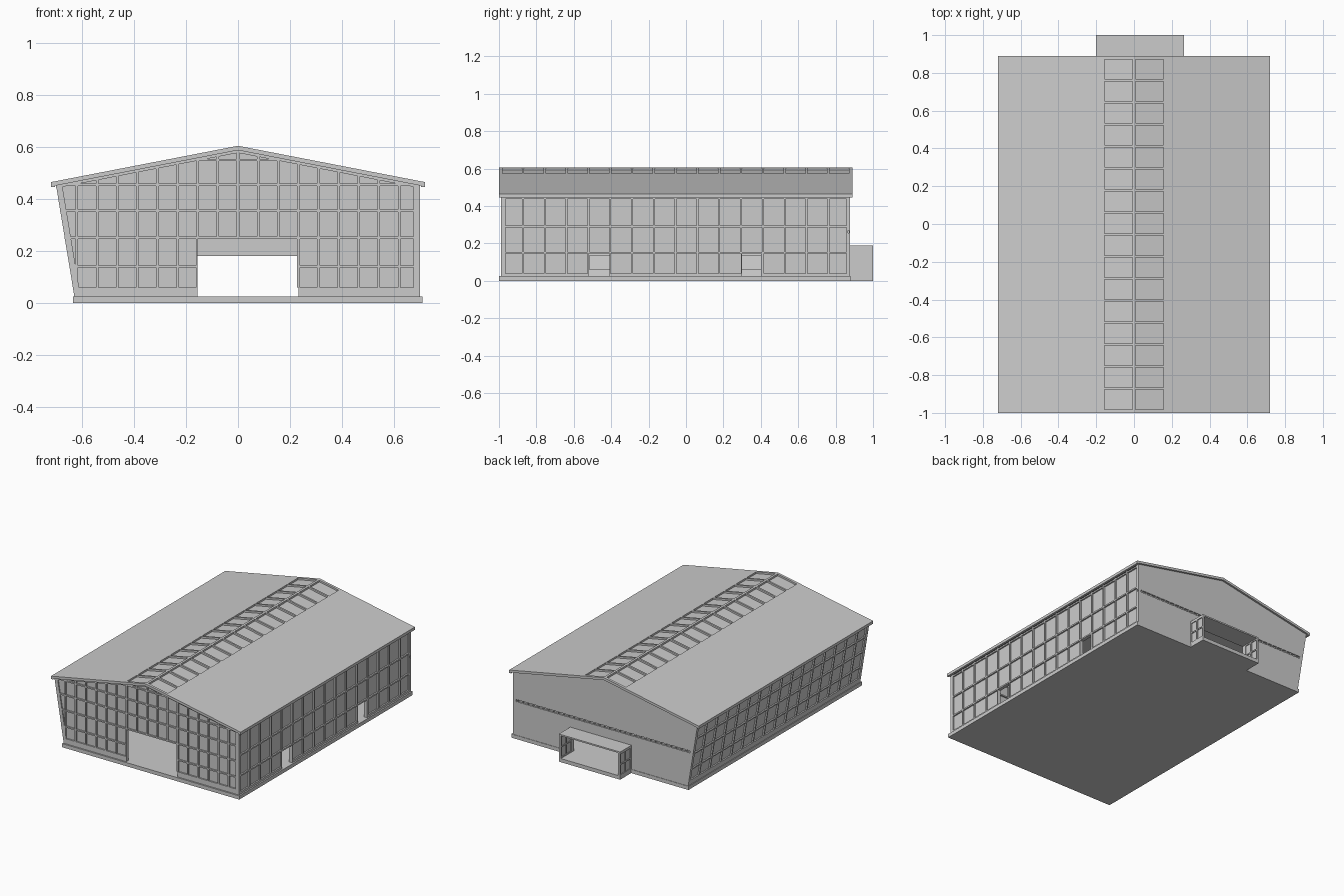
import bpy, bmesh

if "Cube" in bpy.data.objects:
    bpy.data.objects.remove(bpy.data.objects["Cube"])

grey = bpy.data.materials.new("light_grey")
grey.diffuse_color = (0.6, 0.6, 0.6, 1)
grey.use_nodes = True
grey.node_tree.nodes["Principled BSDF"].inputs["Base Color"].default_value = grey.diffuse_color


class Part:
    """Collects prisms (x-z outline pushed along y) into one object."""

    def __init__(self, name):
        self.name, self.bm = name, bmesh.new()

    def prism(self, outline, y0, y1):
        a = [self.bm.verts.new((x, y0, z)) for x, z in outline]
        b = [self.bm.verts.new((x, y1, z)) for x, z in outline]
        n = len(a)
        self.bm.faces.new(a)
        self.bm.faces.new(b[::-1])
        for i in range(n):
            j = (i + 1) % n
            self.bm.faces.new((a[j], a[i], b[i], b[j]))

    def box(self, x0, x1, y0, y1, z0, z1):
        self.prism([(x0, z0), (x1, z0), (x1, z1), (x0, z1)], y0, y1)

    def done(self):
        bmesh.ops.recalc_face_normals(self.bm, faces=self.bm.faces[:])
        me = bpy.data.meshes.new(self.name)
        self.bm.to_mesh(me)
        self.bm.free()
        me.materials.append(grey)
        bpy.context.collection.objects.link(bpy.data.objects.new(self.name, me))


SLOPE, T = 0.194, 0.017


def top(x):
    return 0.605 - SLOPE * abs(x)


def under(x):
    return top(x) - T


def left(z):
    # outer x of the leaning left wall
    return -0.63 - 0.07 * (z - 0.025) / 0.425


RIBS = [-0.988 + 0.1166 * i for i in range(17)]
FLOOR, SILL = 0.025, 0.06
DX0, DX1, DZ = -0.155, 0.232, 0.255      # front doorway
F0, F1 = -0.99, 0.877                    # wall faces front and back

# Floor slab
p = Part("floor_slab")
p.box(-0.635, 0.71, -1, 0.88, 0, FLOOR)
p.done()

# Roof slabs, eave boards, skylight strips beside the ridge
roof, sky, ribs = Part("roof"), Part("skylight_panes"), Part("skylight_ribs")
for s in (-1, 1):
    def strip(part, x0, x1, y0, y1, drop=0.0):
        part.prism([(s * x0, top(x0) - drop), (s * x1, top(x1) - drop),
                    (s * x1, under(x1)), (s * x0, under(x0))], y0, y1)
    strip(roof, 0.155, 0.72, -1, 0.89)
    roof.box(s * 0.705, s * 0.72, -1, 0.89, 0.446, 0.46)
    strip(sky, 0.008, 0.155, -1, 0.89, 0.012)
    strip(ribs, 0, 0.008, -1, 0.89)
    for y in RIBS:
        y0, y1 = max(y - 0.006, -1), min(y + 0.006, 0.89)
        if y == RIBS[0]:
            y0 = -1
        if y == RIBS[-1]:
            y1 = 0.89
        strip(ribs, 0.008, 0.155, y0, y1)
for q in (roof, sky, ribs):
    q.done()

# Front glazing with doorway
p = Part("front_glazing")
p.prism([(left(FLOOR), FLOOR), (DX0, FLOOR), (DX0, DZ), (DX1, DZ), (DX1, FLOOR),
         (0.70, FLOOR), (0.70, under(0.70)), (0, under(0)),
         (left(0.45), under(0.70))], F0 + 0.01, F0 + 0.014)
p.done()

# Front mullions, rails, sill and corner posts
p = Part("front_frame")
Y0, Y1 = F0, F0 + 0.024
for i in range(-8, 9):
    x = i * 0.0775
    z0 = DZ if DX0 - 0.01 < x < DX1 else SILL
    a, b = x - 0.005, x + 0.005
    if i == 0:
        p.prism([(a, z0), (b, z0), (b, under(b)), (0, under(0)), (a, under(a))], Y0, Y1)
    else:
        p.prism([(a, z0), (b, z0), (b, under(b)), (a, under(a))], Y0, Y1)
for z in (0.14, 0.25, 0.355, 0.455, 0.55):
    edge = (0.583 - z) / SLOPE
    x0, x1 = max(left(z), -edge), min(0.70, edge)
    spans = [(x0, DX0), (DX1, x1)] if z < 0.25 else [(x0, x1)]
    for u, v in spans:
        p.box(u, v, Y0, Y1, z - 0.004, z + 0.005)
p.prism([(left(FLOOR), FLOOR), (DX0, FLOOR), (DX0, SILL), (left(SILL), SILL)], Y0, Y1)
p.box(DX1, 0.70, Y0, Y1, FLOOR, SILL)
p.box(0.69, 0.70, Y0, Y1, FLOOR, under(0.70))
p.prism([(left(FLOOR), FLOOR), (left(FLOOR) + 0.01, FLOOR),
         (left(0.45) + 0.01, 0.452), (left(0.45), 0.452)], Y0, Y1)
for x in (DX0 - 0.006, DX1):
    p.box(x, x + 0.006, Y0, Y1, FLOOR, DZ)
for s in (-1, 1):
    p.prism([(0, under(0)), (s * 0.70, under(0.70)), (s * 0.70, under(0.70) - 0.01),
             (0, under(0) - 0.01)], Y0, Y1)
p.done()


def lean(z0, z1, d0, d1):
    # slice of the leaning wall between two depths
    return [(left(z0) + d0, z0), (left(z0) + d1, z0), (left(z1) + d1, z1), (left(z1) + d0, z1)]


# Leaning left wall
p = Part("left_glazing")
p.prism(lean(FLOOR, 0.455, 0.01, 0.014), F0, F1)
p.done()
p = Part("left_frame")
p.prism(lean(FLOOR, SILL, 0, 0.024), F0, F1)
for z in (0.14, 0.25, 0.355, 0.445):
    p.prism(lean(z - 0.004, z + 0.005, 0, 0.024), F0, F1)
for y in RIBS:
    p.prism(lean(SILL, 0.453, 0, 0.024), max(y - 0.005, F0), min(y + 0.005, F1))
p.done()

# Right wall with two doorways
DOORS = [(-0.52, -0.41), (0.30, 0.40)]
DOOR_TOP, RAIL = 0.145, 0.15
segments = [(F0, -0.52), (-0.41, 0.30), (0.40, F1)]
p = Part("right_glazing")
p.box(0.686, 0.69, F0, F1, DOOR_TOP, under(0.69))
for a, b in segments:
    p.box(0.686, 0.69, a, b, FLOOR, DOOR_TOP)
p.done()
p = Part("right_frame")
for z in (RAIL, 0.29, 0.442):
    p.box(0.676, 0.70, F0, F1, z - 0.005, z + 0.005)
for a, b in segments:
    p.box(0.676, 0.70, a, b, FLOOR, 0.04)
for y in RIBS:
    in_door = any(a - 0.006 < y < b + 0.006 for a, b in DOORS)
    p.box(0.676, 0.70, max(y - 0.005, F0), min(y + 0.005, F1),
          RAIL if in_door else FLOOR, under(0.70))
for a, b in DOORS:
    for y in (a - 0.006, b):
        p.box(0.676, 0.70, y, y + 0.006, FLOOR, RAIL)
p.done()

# Back wall: lower part with opening, vent band, gable
AX0, AX1, AZ = -0.185, 0.25, 0.18
B0 = F1 - 0.02
p = Part("back_wall")
p.prism([(left(FLOOR), FLOOR), (AX0, FLOOR), (AX0, AZ), (AX1, AZ), (AX1, FLOOR),
         (0.70, FLOOR), (0.70, 0.255), (left(0.255), 0.255)], B0, F1)
p.prism([(left(0.27), 0.27), (0.70, 0.27), (0.70, under(0.70)), (0, under(0)),
         (left(0.45), under(0.70))], B0, F1)
p.done()
p = Part("back_vent_band")
p.box(left(0.255), 0.70, B0, B0 + 0.008, 0.255, 0.27)
for i in range(35):
    x = -0.655 + i * 0.03875
    p.box(x, x + 0.006, B0, F1, 0.255, 0.27)
p.done()

# Rear porch: floor, roof, glazed cheeks
p = Part("porch_shell")
p.box(-0.20, 0.265, 0.88, 1.0, 0, FLOOR)
p.box(-0.20, 0.265, F1, 1.0, AZ, 0.19)
p.done()
glass, frame = Part("porch_glazing"), Part("porch_frame")
for x in (-0.20, 0.25):
    glass.box(x + 0.005, x + 0.009, F1, 0.995, FLOOR, AZ)
    for y in (F1, 0.934, 0.99):
        frame.box(x, x + 0.015, y, y + 0.01, FLOOR, AZ)
    for z in (FLOOR, 0.098, AZ - 0.008):
        frame.box(x, x + 0.015, F1, 1.0, z, z + 0.008)
glass.done()
frame.done()
